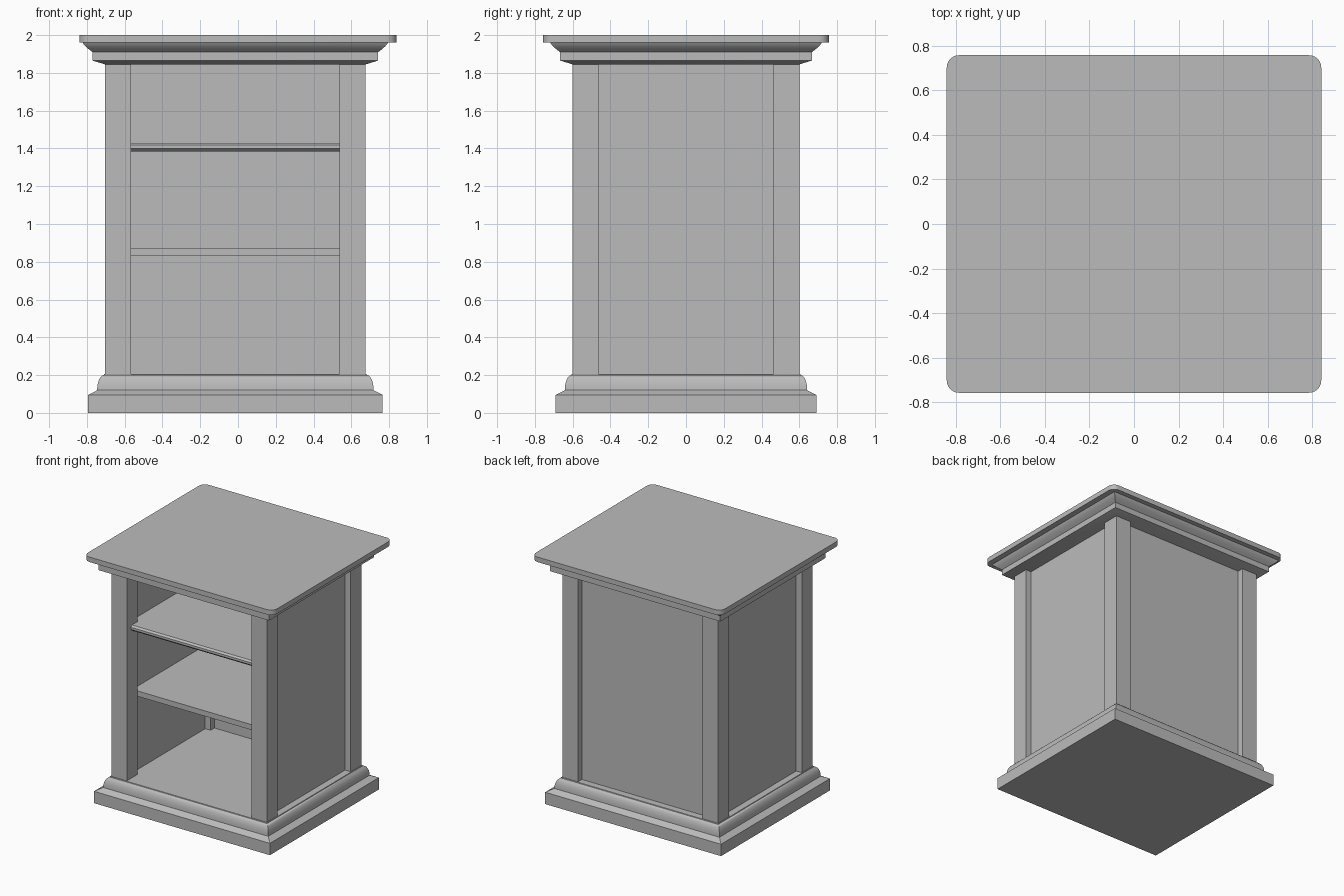
import bpy, bmesh, math
from mathutils import Vector

if "Cube" in bpy.data.objects:
    bpy.data.objects.remove(bpy.data.objects["Cube"], do_unlink=True)

GREY = (0.5, 0.5, 0.5, 1)
mat = bpy.data.materials.new("plain grey")
mat.use_nodes = True
mat.diffuse_color = GREY
mat.node_tree.nodes["Principled BSDF"].inputs["Base Color"].default_value = GREY

CX = -0.014             # cabinet body sits slightly off the top's centre
HX, HY = 0.69, 0.6      # half width and depth over the posts
POST, INSET, PANEL = 0.138, 0.05, 0.04
Z0, Z1 = 0.205, 1.845   # bottom and top of the posts


def finish(name, bm, smooth=False):
    bmesh.ops.recalc_face_normals(bm, faces=bm.faces)
    mesh = bpy.data.meshes.new(name)
    bm.to_mesh(mesh)
    bm.free()
    mesh.materials.append(mat)
    obj = bpy.data.objects.new(name, mesh)
    bpy.context.collection.objects.link(obj)
    if smooth:
        bpy.ops.object.select_all(action='DESELECT')
        obj.select_set(True)
        bpy.context.view_layer.objects.active = obj
        bpy.ops.object.shade_smooth_by_angle(angle=math.radians(28))
    return obj


def box(name, low, high, round_corners=0):
    bm = bmesh.new()
    bmesh.ops.create_cube(bm, size=1)
    low, high = Vector(low), Vector(high)
    for v in bm.verts:
        v.co = (low + high) / 2 + v.co * (high - low)
    if round_corners:
        upright = [e for e in bm.edges
                   if abs(e.verts[0].co.z - e.verts[1].co.z) > 0.001]
        bmesh.ops.bevel(bm, geom=upright, offset=round_corners, segments=6,
                        profile=0.5, affect='EDGES')
    return finish(name, bm, round_corners > 0)


def moulding(name, profile):
    """Stack rectangles; profile is (overhang past the posts, height)."""
    bm = bmesh.new()
    rings = []
    for out, z in profile:
        rings.append([bm.verts.new((CX + sx * (HX + out), sy * (HY + out), z))
                      for sx, sy in ((-1, -1), (1, -1), (1, 1), (-1, 1))])
    for a, b in zip(rings, rings[1:]):
        for i in range(4):
            j = (i + 1) % 4
            bm.faces.new((a[i], a[j], b[j], b[i]))
    bm.faces.new(rings[0])
    bm.faces.new(rings[-1])
    return finish(name, bm, True)


def quarter(out0, z0, out1, z1, steps=6):
    """Convex curve from a steep start to a flat end."""
    points = []
    for i in range(steps + 1):
        a = math.pi / 2 * i / steps
        points.append((out1 + (out0 - out1) * math.cos(a),
                       z0 + (z1 - z0) * math.sin(a)))
    return points


# Plinth with a rounded upper step
moulding("base_plinth", [(0.09, 0), (0.09, 0.095), (0.045, 0.118)]
         + quarter(0.042, 0.12, 0.007, 0.2) + [(0.005, Z0)])

# Crown under the top: sloped foot, flat band, gentle ovolo
crown = [(0, Z1), (0.066, 1.865), (0.066, 1.91)]
for i in range(1, 6):
    t = i / 5
    crown.append((0.066 + 0.052 * math.sin(t * 1.2) / math.sin(1.2),
                  1.91 + 0.05 * t))
moulding("crown_moulding", crown)

# Table top
box("table_top", (-0.84, -0.757, 1.96), (0.84, 0.757, 2), 0.055)

# Corner posts
for side, sx in (("left", 1), ("right", -1)):
    for end, sy in (("front", -1), ("back", 1)):
        xs = sorted((CX + sx * HX, CX + sx * (HX - POST)))
        ys = sorted((sy * HY, sy * (HY - POST)))
        box(f"{end}_{side}_post", (xs[0], ys[0], Z0), (xs[1], ys[1], Z1))

# Recessed side and back panels
inner_y = HY - POST
for side, sx in (("left", 1), ("right", -1)):
    xs = sorted((CX + sx * (HX - INSET), CX + sx * (HX - INSET - PANEL)))
    box(f"{side}_panel", (xs[0], -inner_y, Z0), (xs[1], inner_y, Z1))
inner_x = HX - POST
box("back_panel", (CX - inner_x, HY - INSET - PANEL, Z0),
    (CX + inner_x, HY - INSET, Z1))

# Shelves
shelf_x = HX - INSET - PANEL
back_y = HY - INSET - PANEL
box("lower_shelf", (CX - shelf_x, -inner_y, 0.83), (CX + shelf_x, inner_y, 0.873))
box("upper_shelf", (CX - shelf_x, -inner_y, 1.383), (CX + shelf_x, inner_y, 1.43))
for name, z0, z1 in (("lower_shelf_back", 0.83, 0.873),
                     ("upper_shelf_back", 1.383, 1.43)):
    box(name, (CX - inner_x, inner_y, z0), (CX + inner_x, back_y, z1))

# Shaped lip on the front of the upper shelf
bm = bmesh.new()
lip = [(-inner_y, 1.43), (-0.535, 1.43), (-0.55, 1.418), (-0.55, 1.4),
       (-0.538, 1.39), (-0.53, 1.383), (-inner_y, 1.383)]
ends = [[bm.verts.new((CX + s * inner_x, y, z)) for y, z in lip] for s in (-1, 1)]
for i in range(len(lip)):
    j = (i + 1) % len(lip)
    bm.faces.new((ends[0][i], ends[0][j], ends[1][j], ends[1][i]))
for end in ends:
    bm.faces.new(end)
finish("upper_shelf_lip", bm)
